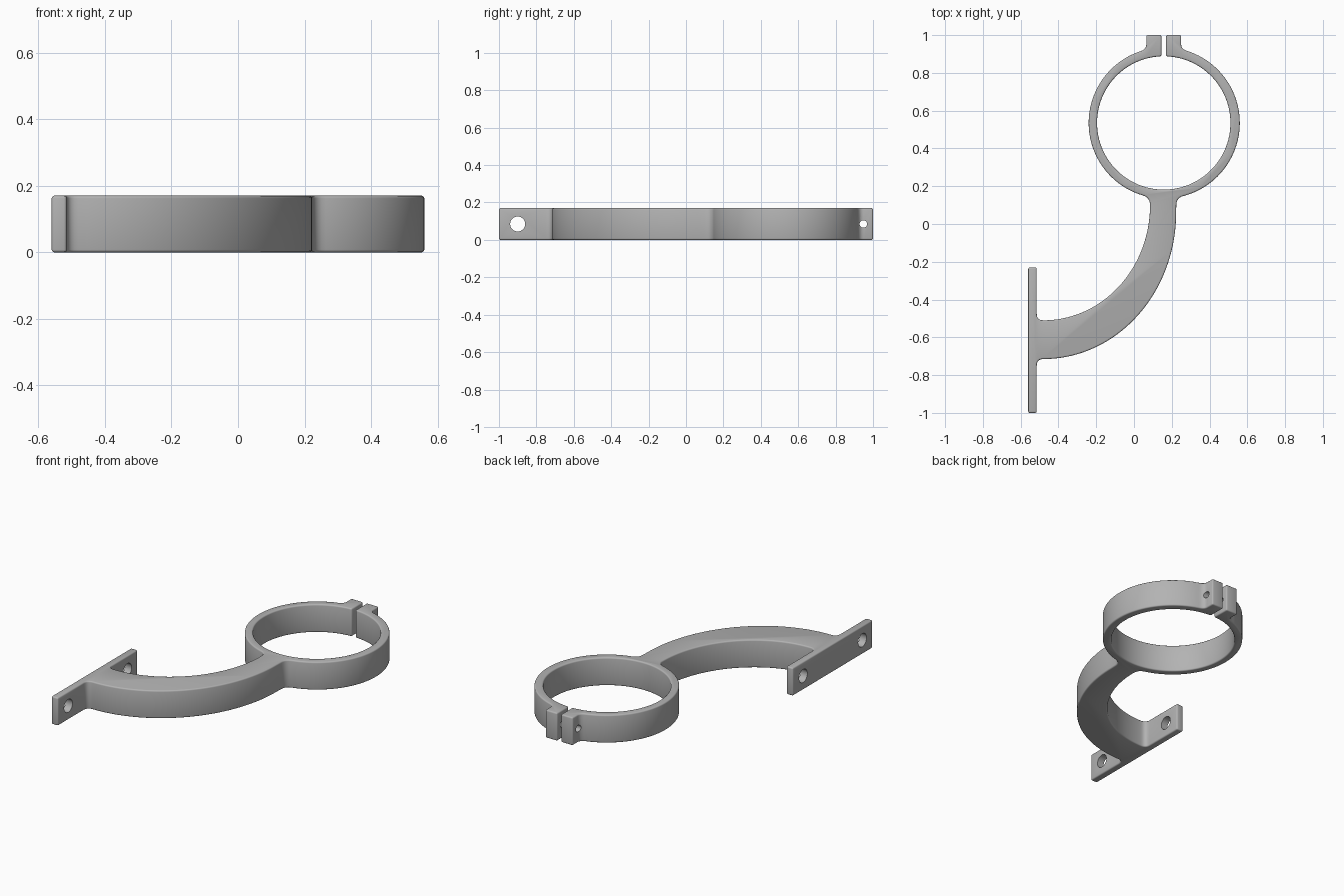
import bpy, bmesh, math
from mathutils import Vector

if "Cube" in bpy.data.objects:
    bpy.data.objects.remove(bpy.data.objects["Cube"], do_unlink=True)

HEIGHT = 0.17
CX, CY = 0.16, 0.535          # ring centre
R_OUT, R_IN = 0.40, 0.353
ARM_X = -0.48                 # where the arm curve leaves the plate


def arc(cx, cy, rx, ry, a0, a1, n):
    """Points on an elliptical arc, angles in degrees."""
    pts = []
    for i in range(n + 1):
        a = math.radians(a0 + (a1 - a0) * i / n)
        pts.append(Vector((cx + rx * math.cos(a), cy + ry * math.sin(a))))
    return pts


def fillet(p, corner, q, n=6):
    """Rounded inside corner between two path ends."""
    c = Vector(corner)
    return [(1 - t) ** 2 * p + 2 * t * (1 - t) * c + t * t * q
            for t in (i / n for i in range(1, n))]


def points(*xy):
    return [Vector(p) for p in xy]


# Path sections, running around the bracket outline
lug_left = points((0.145, 1.0), (0.065, 1.0), (0.065, 0.95))
ring_left = arc(CX, CY, R_OUT, R_OUT, 108, 253, 64)
arm_inner = arc(ARM_X, 0.1, 0.565, 0.61, 0, -90, 40)
plate = points((-0.515, -0.475), (-0.515, -0.23), (-0.56, -0.23),
               (-0.56, -1.0), (-0.515, -1.0), (-0.515, -0.75))
arm_outer = arc(ARM_X, 0.06, 0.703, 0.775, -90, 0, 40) + points((0.224, 0.1))
ring_right = arc(CX, CY, R_OUT, R_OUT, 285, 432, 64)
lug_right = points((0.25, 0.95), (0.25, 1.0), (0.17, 1.0))
ring_bore = arc(CX - 0.0025, CY, R_IN, R_IN, 88, -268, 128)

sections = [lug_left, ring_left, arm_inner, plate,
            arm_outer, ring_right, lug_right]
corners = [(0.065, 0.925), (0.085, 0.142), (-0.515, -0.51),
           (-0.515, -0.715), (0.225, 0.141), (0.25, 0.925)]

outline = list(sections[0])
for corner, section in zip(corners, sections[1:]):
    outline += fillet(outline[-1], corner, section[0]) + section
outline += ring_bore

# Extruded bracket body
bm = bmesh.new()
base = bm.faces.new([bm.verts.new((p.x, p.y, 0)) for p in outline])
top = bmesh.ops.extrude_face_region(bm, geom=[base])["geom"]
bmesh.ops.translate(bm, vec=(0, 0, HEIGHT),
                    verts=[v for v in top if isinstance(v, bmesh.types.BMVert)])
bmesh.ops.recalc_face_normals(bm, faces=bm.faces)
mesh = bpy.data.meshes.new("clamp_bracket")
bm.to_mesh(mesh)
bm.free()
bracket = bpy.data.objects.new("clamp_bracket", mesh)
bpy.context.collection.objects.link(bracket)

grey = bpy.data.materials.new("plain_grey")
grey.use_nodes = True
grey.diffuse_color = (0.45, 0.45, 0.45, 1)
grey.node_tree.nodes["Principled BSDF"].inputs["Base Color"].default_value = grey.diffuse_color
mesh.materials.append(grey)

# Softened rims
bevel = bracket.modifiers.new("soft_edges", "BEVEL")
bevel.width = 0.008
bevel.segments = 3
bevel.limit_method = "ANGLE"
bevel.angle_limit = math.radians(50)


def drill(name, x, y, radius, depth):
    """Hole through the bracket along x."""
    bpy.ops.mesh.primitive_cylinder_add(
        vertices=40, radius=radius, depth=depth,
        location=(x, y, HEIGHT / 2), rotation=(0, math.pi / 2, 0))
    cutter = bpy.context.object
    cutter.name = name
    cutter.data.materials.append(grey)
    cut = bracket.modifiers.new(name, "BOOLEAN")
    cut.object = cutter
    cut.solver = "EXACT"
    return cutter


# Screw holes in the wall plate and the bolt hole through both lugs
cutters = [drill("front_screw_hole", -0.54, -0.9, 0.04, 0.2),
           drill("back_screw_hole", -0.54, -0.33, 0.04, 0.2),
           drill("lug_bolt_hole", 0.157, 0.948, 0.02, 0.3)]

# Apply the modifiers, drop the cutters and smooth the curved walls
bpy.ops.object.select_all(action="DESELECT")
bracket.select_set(True)
bpy.context.view_layer.objects.active = bracket
for mod in list(bracket.modifiers):
    bpy.ops.object.modifier_apply(modifier=mod.name)
for cutter in cutters:
    bpy.data.objects.remove(cutter, do_unlink=True)
bpy.ops.object.shade_smooth_by_angle(angle=math.radians(35))
